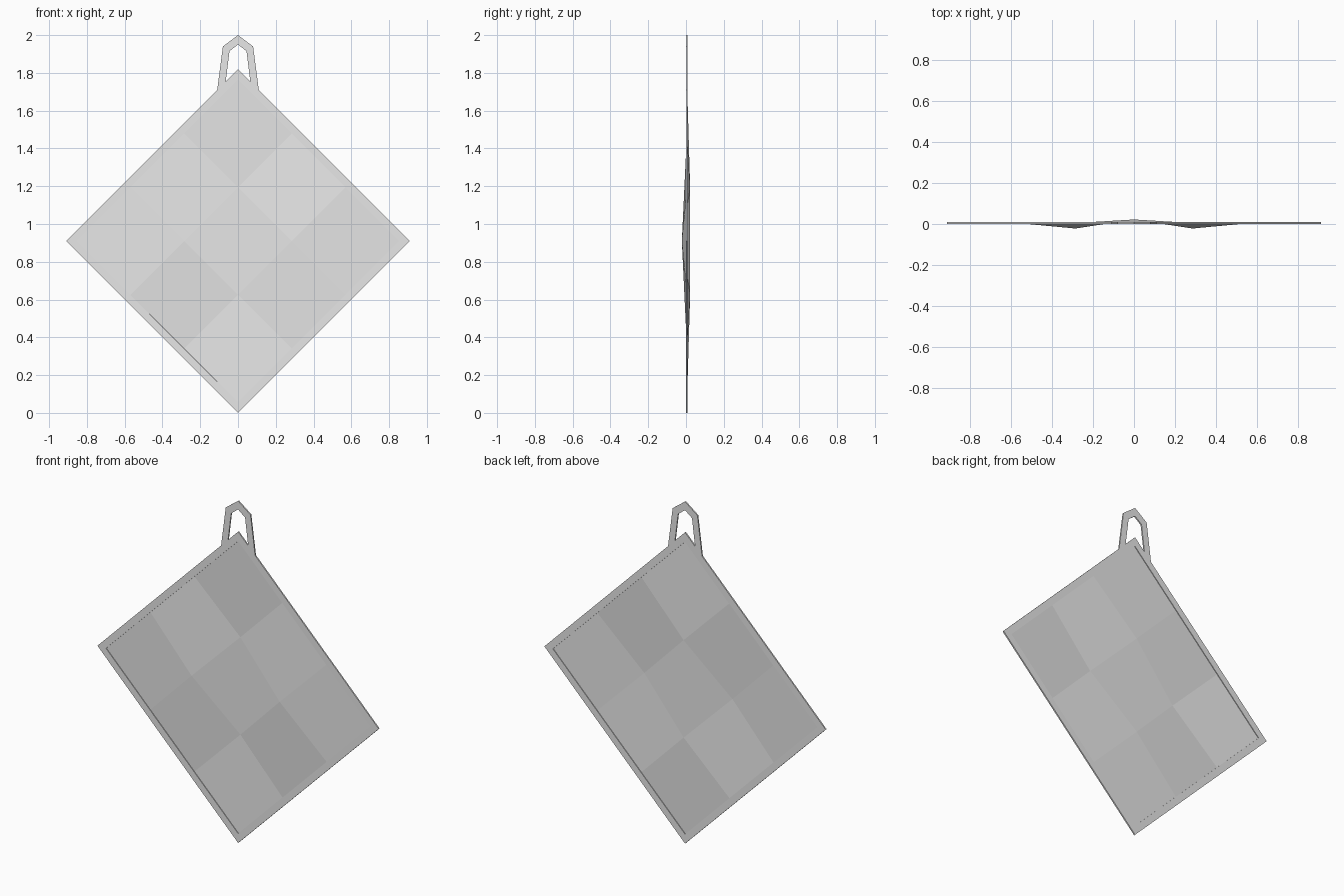
import bpy
import bmesh

cube = bpy.data.objects.get("Cube")
if cube:
    bpy.data.objects.remove(cube)

# Single plain cloth colour
cloth = bpy.data.materials.new("light_grey_cloth")
cloth.use_nodes = True
colour = (0.8, 0.8, 0.8, 1)
cloth.diffuse_color = colour
cloth.node_tree.nodes["Principled BSDF"].inputs["Base Color"].default_value = colour

HALF = 0.91            # half diagonal of the diamond, also its centre height
CELL = 0.285           # half diagonal of one quilted cell
INNER = 3 * CELL       # half diagonal of the quilted panel
FRONT, MID, BACK = 0.001, 0.005, 0.009


def finish(bm, name):
    mesh = bpy.data.meshes.new(name)
    bm.to_mesh(mesh)
    bm.free()
    mesh.materials.append(cloth)
    obj = bpy.data.objects.new(name, mesh)
    bpy.context.collection.objects.link(obj)
    return obj


def flat_band(name, outer, inner, closed):
    """Thin slab between two outlines given as (x, z) points."""
    bm = bmesh.new()
    rows = [[bm.verts.new((x, y, z)) for x, z in line]
            for line, y in ((outer, FRONT), (inner, FRONT), (inner, BACK), (outer, BACK))]
    n = len(outer)
    for i in range(n if closed else n - 1):
        j = (i + 1) % n
        for a, b in zip(rows, rows[1:] + rows[:1]):
            bm.faces.new((a[i], a[j], b[j], b[i]))
    if not closed:
        for i in (0, n - 1):
            bm.faces.new([row[i] for row in rows])
    bmesh.ops.recalc_face_normals(bm, faces=bm.faces)
    return finish(bm, name)


def diamond(r):
    return [(0, HALF + r), (r, HALF), (0, HALF - r), (-r, HALF)]


def mirrored(points):
    """Half outline ending on the centre line, completed on the other side."""
    return points + [(-x, z) for x, z in reversed(points[:-1])]


# Raised border and hanging loop
flat_band("border", diamond(HALF), diamond(INNER), True)
flat_band("hanging_loop",
          mirrored([(0.11, 1.71), (0.08, 1.94), (0, 2.0)]),
          mirrored([(0.065, 1.755), (0.045, 1.915), (0, 1.95)]), False)

# Quilted panel: three by three cells, inner corners pushed in and out
bm = bmesh.new()
grid = {}
for i in range(4):
    for j in range(4):
        y = MID
        if i in (1, 2) and j in (1, 2):
            y = 0.022 if i == j else -0.022
        grid[i, j] = bm.verts.new(((i - j) * CELL, y, HALF + (i + j - 3) * CELL))
for i in range(3):
    for j in range(3):
        bm.faces.new((grid[i, j], grid[i + 1, j], grid[i + 1, j + 1], grid[i, j + 1]))
finish(bm, "quilted_panel")
